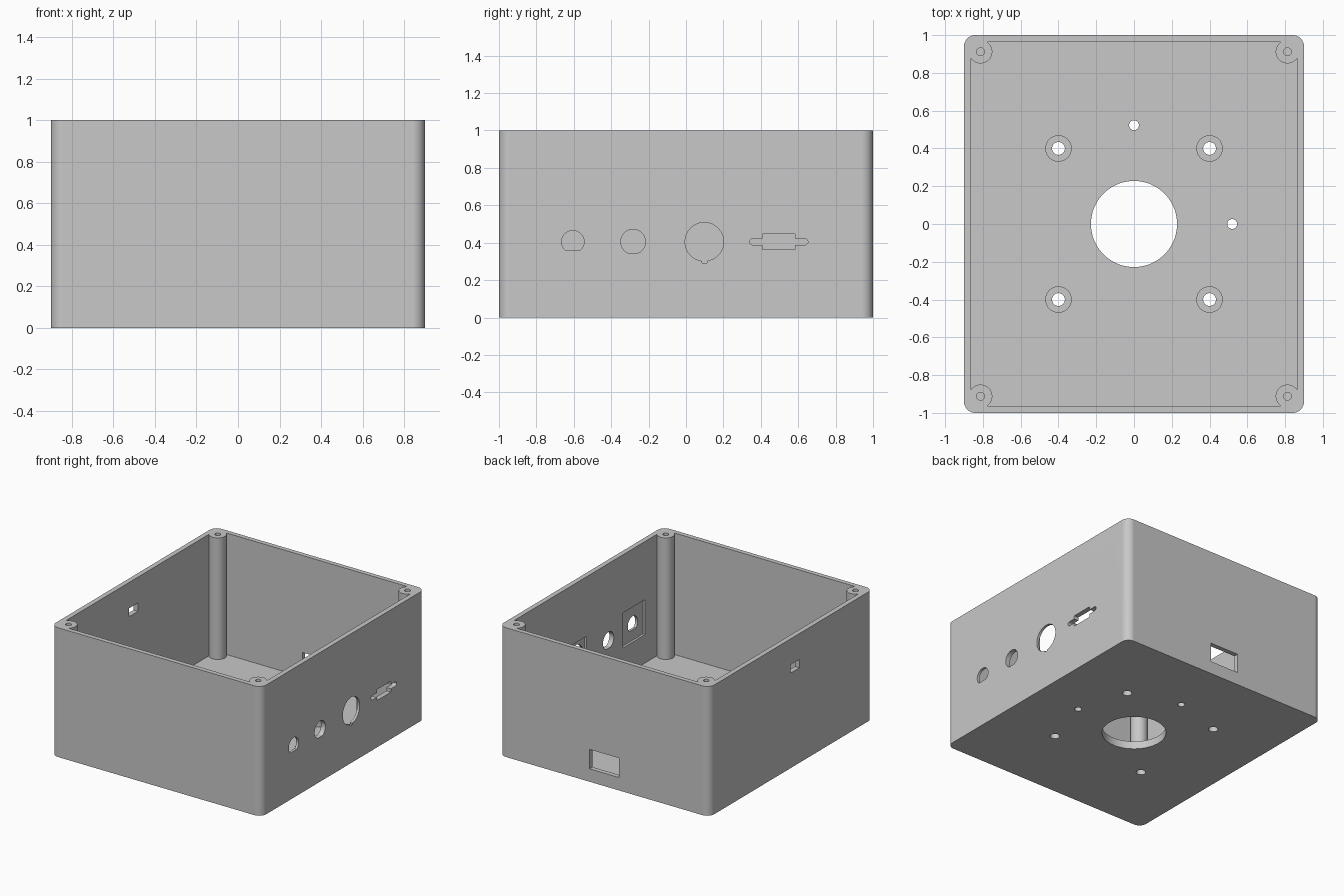
import bpy, bmesh
from math import sin, cos, pi, radians, atan2, sqrt

if "Cube" in bpy.data.objects:
    bpy.data.objects.remove(bpy.data.objects["Cube"])

HX, HY, HEIGHT = 0.9, 1.0, 1.0      # outer half sizes and height
IX, IY, FLOOR = 0.862, 0.964, 0.06  # cavity half sizes and floor thickness
PX, PY, PR = 0.812, 0.912, 0.062    # corner screw posts
QUADS = [(1, 1), (-1, 1), (-1, -1), (1, -1)]

grey = bpy.data.materials.new("plain grey")
grey.use_nodes = True
colour = (0.58, 0.58, 0.58, 1)
grey.diffuse_color = colour
bsdf = grey.node_tree.nodes["Principled BSDF"]
bsdf.inputs["Base Color"].default_value = colour
bsdf.inputs["Roughness"].default_value = 0.6


def arc(cx, cy, r, a0, a1, n):
    """Points along a circular arc, both ends included."""
    return [(cx + r * cos(a0 + (a1 - a0) * i / n),
             cy + r * sin(a0 + (a1 - a0) * i / n)) for i in range(n + 1)]


def circle(cx, cy, r, n=48):
    return arc(cx, cy, r, 0, 2 * pi, n)[:-1]


def rect(x0, x1, y0, y1):
    return [(x0, y0), (x1, y0), (x1, y1), (x0, y1)]


def flat_circle(cx, cy, r, flat):
    """Circle cut off by a level line below its centre."""
    a = atan2(flat - cy, sqrt(r * r - (flat - cy) ** 2))
    return arc(cx, cy, r, a, pi - a, 40)


def four_corners(corner):
    """Repeat the outline of one corner around all four quadrants."""
    out = []
    for sx, sy in QUADS:
        pts = corner if sx * sy > 0 else corner[::-1]
        out += [(sx * x, sy * y) for x, y in pts]
    return out


def prism(name, outline, axis, lo, hi):
    """Extrude a flat outline along an axis."""
    place = {"x": lambda u, v, w: (w, u, v),
             "y": lambda u, v, w: (u, w, v),
             "z": lambda u, v, w: (u, v, w)}[axis]
    bm = bmesh.new()
    a = [bm.verts.new(place(u, v, lo)) for u, v in outline]
    b = [bm.verts.new(place(u, v, hi)) for u, v in outline]
    bm.faces.new(a)
    bm.faces.new(b)
    for i in range(len(a)):
        j = (i + 1) % len(a)
        bm.faces.new((a[i], a[j], b[j], b[i]))
    bmesh.ops.recalc_face_normals(bm, faces=bm.faces)
    mesh = bpy.data.meshes.new(name)
    bm.to_mesh(mesh)
    bm.free()
    mesh.materials.append(grey)
    ob = bpy.data.objects.new(name, mesh)
    bpy.context.collection.objects.link(ob)
    return ob


def combine(tool, operation="DIFFERENCE"):
    """Apply a boolean to the box and remove the tool."""
    tool.hide_render = True
    bpy.context.view_layer.objects.active = box
    mod = box.modifiers.new(tool.name, "BOOLEAN")
    mod.object = tool
    mod.operation = operation
    mod.solver = "EXACT"
    bpy.ops.object.modifier_apply(modifier=mod.name)
    bpy.data.objects.remove(tool)


def cut(outline, axis, lo, hi):
    combine(prism("cutter", outline, axis, lo, hi))


# Outer box with rounded upright edges
R = 0.06
box = prism("enclosure_box", four_corners(arc(HX - R, HY - R, R, 0, pi / 2, 10)),
            "z", 0, HEIGHT)

# Cavity whose corners curve around the solid screw posts
wall_x = 2 * pi - atan2(sqrt(PR ** 2 - (IX - PX) ** 2), IX - PX)
wall_y = atan2(IY - PY, -sqrt(PR ** 2 - (IY - PY) ** 2))
cut(four_corners(arc(PX, PY, PR, wall_x, wall_y, 24)), "z", FLOOR, 1.2)

# Screw holes in the posts, standoffs with through holes
for sx, sy in QUADS:
    cut(circle(sx * PX, sy * PY, 0.021, 24), "z", 0.5, 1.2)
    combine(prism("standoff", circle(sx * 0.4, sy * 0.4, 0.07), "z", 0.03, 0.15), "UNION")
    cut(circle(sx * 0.4, sy * 0.4, 0.034, 32), "z", -0.1, 0.3)

# Floor openings
cut(circle(0, 0, 0.228, 72), "z", -0.1, 0.3)
cut(circle(0, 0.523, 0.026, 24), "z", -0.1, 0.3)
cut(circle(0.52, 0, 0.026, 24), "z", -0.1, 0.3)

# Inner recesses of the connector wall
cut(rect(-0.73, -0.46, 0.28, 0.55), "x", 0.88, 0.8)
cut(rect(-0.015, 0.215, 0.27, 0.54), "x", 0.88, 0.8)

# Connector openings
cut(flat_circle(-0.605, 0.405, 0.06, 0.36), "x", 0.8, 1)
cut(flat_circle(-0.283, 0.405, 0.066, 0.345), "x", 0.8, 1)
cut(circle(0.098, 0.405, 0.103, 64), "x", 0.8, 1)
cut(rect(0.085, 0.111, 0.292, 0.4), "x", 0.8, 1)
cut(rect(0.41, 0.582, 0.363, 0.447), "x", 0.8, 1)
slot = (arc(0.635, 0.405, 0.017, -pi / 2, pi / 2, 8)
        + arc(0.357, 0.405, 0.017, pi / 2, 3 * pi / 2, 8))
cut(slot, "x", 0.8, 1)

# Small opening in the opposite wall, window in the back wall
cut(rect(-0.1, 0.01, 0.735, 0.8), "x", -1, -0.8)
cut(rect(-0.125, 0.125, 0.1, 0.25), "y", 0.9, 1.1)

# Smooth the curves and keep flat walls flat
bpy.ops.object.select_all(action="DESELECT")
box.select_set(True)
bpy.context.view_layer.objects.active = box
bpy.ops.object.shade_smooth_by_angle(angle=radians(30))
weighted = box.modifiers.new("flat walls", "WEIGHTED_NORMAL")
weighted.keep_sharp = True
